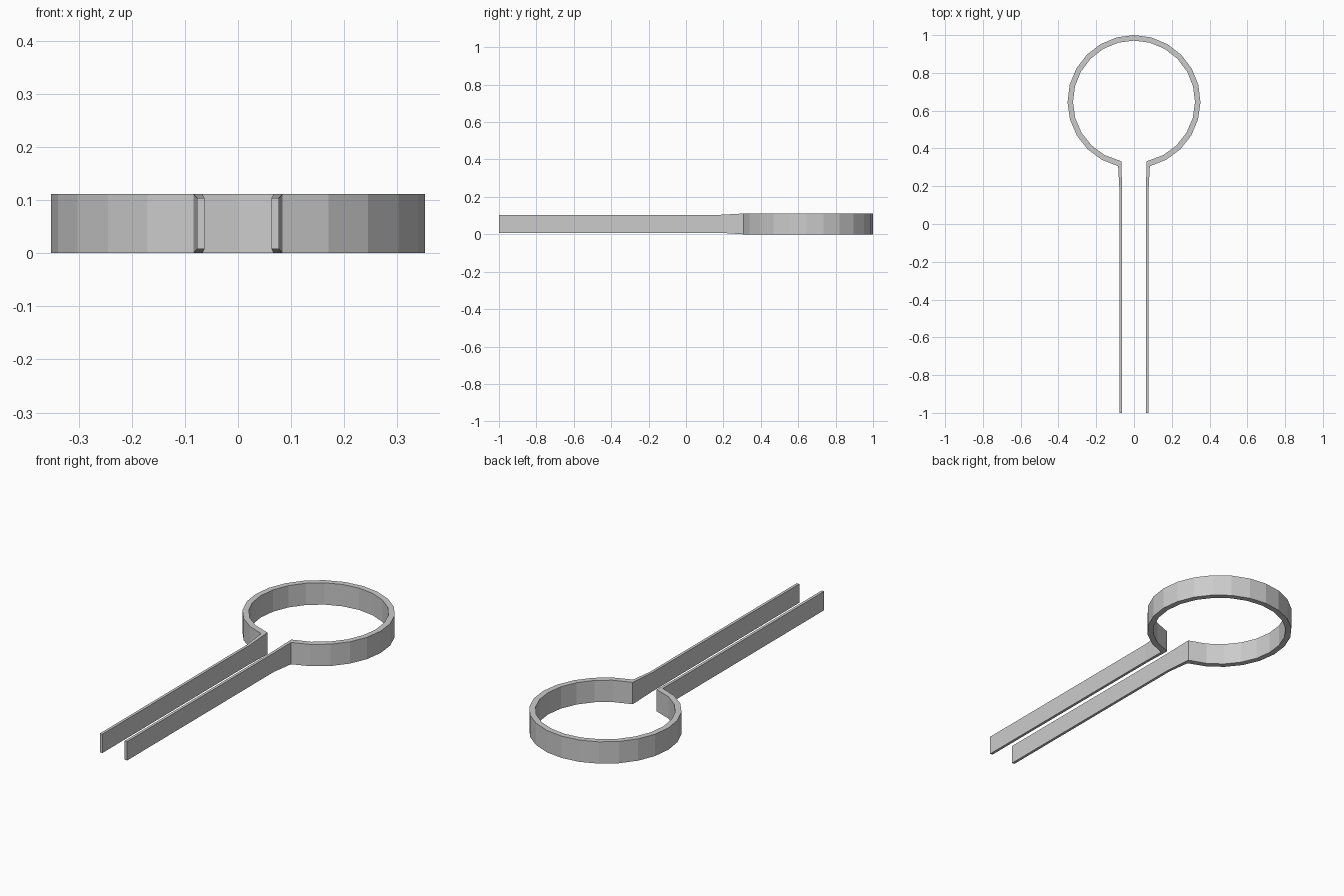
import bpy, bmesh
from math import sin, cos, radians

if "Cube" in bpy.data.objects:
    bpy.data.objects.remove(bpy.data.objects["Cube"])

CY, R_OUT, R_IN = 0.648, 0.352, 0.323   # ring centre and radii
START, STEPS = 13.8, 11                 # gap half-angle, facets per half ring

# Sections along the right half: (outer xy, inner xy, z low, z high)
sections = [
    ((0.077, -1.0), (0.063, -1.0), 0.008, 0.104),    # leg tip
    ((0.077, 0.18), (0.063, 0.18), 0.008, 0.104),    # leg meets flare
]
for i in range(STEPS + 1):                           # half ring, gap to top
    a = radians(START + (180 - START) * i / STEPS)
    b = radians(12.0 + (180 - 12.0) * i / STEPS) if i == 0 else a
    sections.append(((R_OUT * sin(a), CY - R_OUT * cos(a)),
                     (R_IN * sin(b), CY - R_IN * cos(b)), 0.0, 0.111))
sections[-1] = ((0, CY + R_OUT), (0, CY + R_IN), 0.0, 0.111)

# Sweep the rectangular strip through the sections
bm = bmesh.new()
loops = []
for o, n, lo, hi in sections:
    loops.append([bm.verts.new((*o, lo)), bm.verts.new((*o, hi)),
                  bm.verts.new((*n, hi)), bm.verts.new((*n, lo))])
for p, q in zip(loops, loops[1:]):
    for k in range(4):
        j = (k + 1) % 4
        bm.faces.new((p[k], p[j], q[j], q[k]))
bm.faces.new(loops[0])                               # cap the leg tip
bmesh.ops.recalc_face_normals(bm, faces=bm.faces)

mesh = bpy.data.meshes.new("spring_clip")
bm.to_mesh(mesh)
bm.free()
clip = bpy.data.objects.new("spring_clip", mesh)
bpy.context.collection.objects.link(clip)

# Mirror to the left half, welded at the top of the ring
mirror = clip.modifiers.new("mirror", 'MIRROR')
mirror.use_clip = True
mirror.merge_threshold = 0.0005

# Make sure the one open strip faces outward
bm = bmesh.new()
bm.from_mesh(mesh)
tip = min(bm.faces, key=lambda f: f.calc_center_median().y)
if tip.normal.y > 0:
    bmesh.ops.reverse_faces(bm, faces=bm.faces)
bm.to_mesh(mesh)
bm.free()
